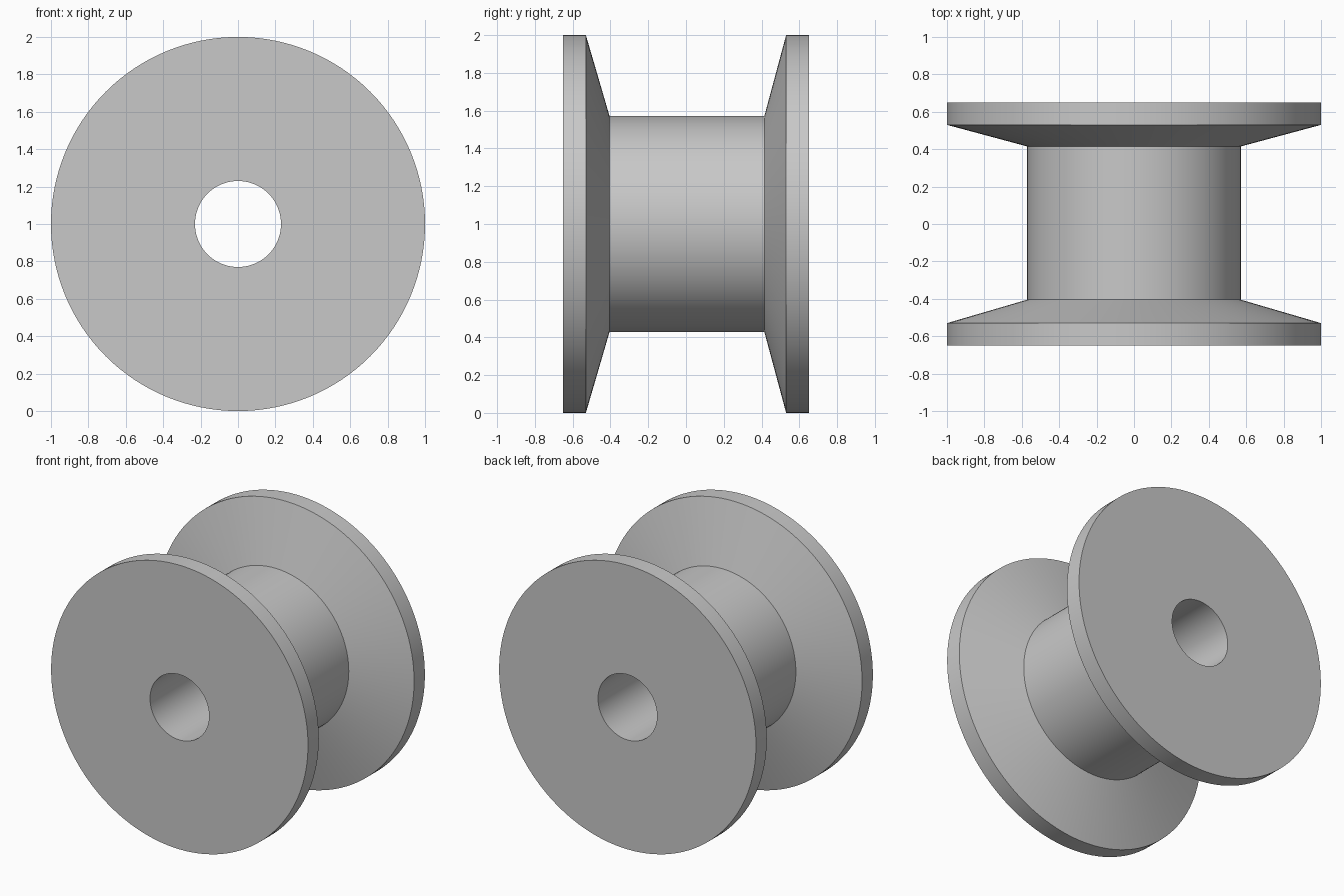
import bpy, bmesh, math
from mathutils import Matrix, Vector

cube = bpy.data.objects.get("Cube")
if cube:
    bpy.data.objects.remove(cube, do_unlink=True)

# Plain grey finish
grey = bpy.data.materials.new("plain grey")
grey.use_nodes = True
colour = (0.58, 0.58, 0.58, 1)
grey.diffuse_color = colour
grey.node_tree.nodes["Principled BSDF"].inputs["Base Color"].default_value = colour

SEGMENTS = 128
RIM, CORE, BORE = 1.0, 0.572, 0.23

# Closed half section of the spool: (radius, position along the axle)
section = [
    (BORE, -0.65), (RIM, -0.65), (RIM, -0.53), (CORE, -0.405),
    (CORE, 0.415), (RIM, 0.53), (RIM, 0.65), (BORE, 0.65),
]


def lathe(name, profile, material):
    """Revolve a closed profile around the y axis, one ring per point."""
    bm = bmesh.new()
    rings = []
    for radius, y in profile:
        ring = []
        for i in range(SEGMENTS):
            spin = Matrix.Rotation(math.tau * i / SEGMENTS, 3, "Y")
            ring.append(bm.verts.new(spin @ Vector((radius, y, 0))))
        rings.append(ring)
    for k, a in enumerate(rings):
        b = rings[(k + 1) % len(rings)]
        for i in range(SEGMENTS):
            j = (i + 1) % SEGMENTS
            bm.faces.new((a[i], a[j], b[j], b[i]))
    bmesh.ops.recalc_face_normals(bm, faces=bm.faces[:])
    mesh = bpy.data.meshes.new(name)
    bm.to_mesh(mesh)
    bm.free()
    mesh.materials.append(material)
    obj = bpy.data.objects.new(name, mesh)
    bpy.context.collection.objects.link(obj)
    return obj


# Spool with flanges, core and through bore
spool = lathe("spool", section, grey)
spool.location.z = RIM
bpy.ops.object.select_all(action="DESELECT")
spool.select_set(True)
bpy.context.view_layer.objects.active = spool
bpy.ops.object.shade_smooth_by_angle(angle=math.radians(12))
